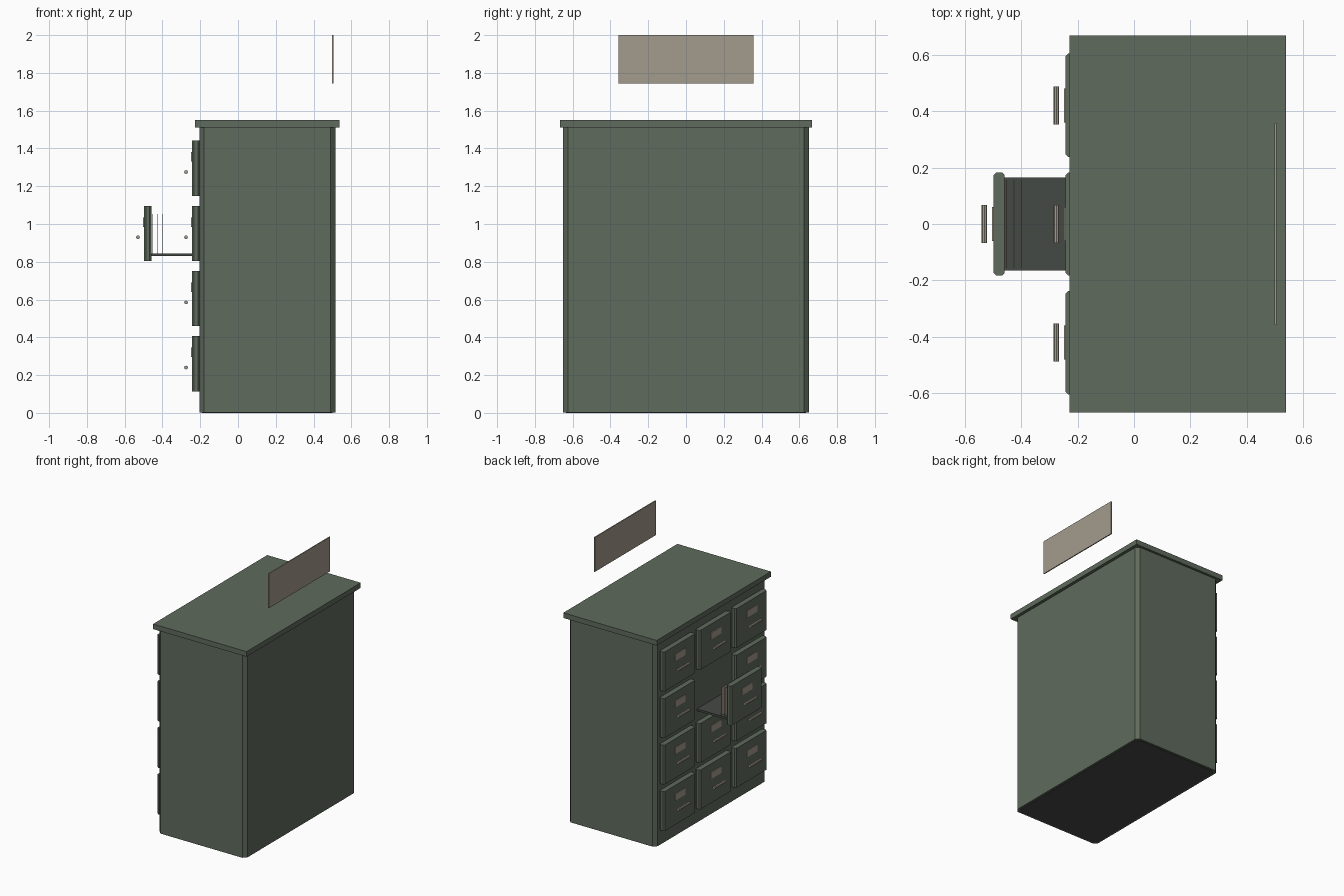
import bpy, bmesh, math

if "Cube" in bpy.data.objects:
    bpy.data.objects.remove(bpy.data.objects["Cube"])


def mat(name, rgb):
    m = bpy.data.materials.new(name)
    m.diffuse_color = (*rgb, 1)
    m.use_nodes = True
    m.node_tree.nodes["Principled BSDF"].inputs["Base Color"].default_value = m.diffuse_color
    return m


GREEN = mat("cabinet green", (0.115, 0.145, 0.108))
DARK = mat("dark grey", (0.06, 0.067, 0.06))
TAN = mat("aged tan", (0.37, 0.33, 0.265))


def finish(name, bm, material):
    bmesh.ops.recalc_face_normals(bm, faces=bm.faces)
    me = bpy.data.meshes.new(name)
    bm.to_mesh(me)
    bm.free()
    me.materials.append(material)
    ob = bpy.data.objects.new(name, me)
    bpy.context.collection.objects.link(ob)
    return ob


def box(name, x, y, z, material, cut=0.0):
    """Box from (min, max) ranges; cut chamfers the upright edges."""
    (x0, x1), (y0, y1), (z0, z1) = x, y, z
    if cut:
        c = cut
        outline = [(x0 + c, y0), (x1 - c, y0), (x1, y0 + c), (x1, y1 - c),
                   (x1 - c, y1), (x0 + c, y1), (x0, y1 - c), (x0, y0 + c)]
    else:
        outline = [(x0, y0), (x1, y0), (x1, y1), (x0, y1)]
    bm = bmesh.new()
    low = [bm.verts.new((a, b, z0)) for a, b in outline]
    high = [bm.verts.new((a, b, z1)) for a, b in outline]
    bm.faces.new(low)
    bm.faces.new(high)
    n = len(outline)
    for i in range(n):
        j = (i + 1) % n
        bm.faces.new((low[i], low[j], high[j], high[i]))
    return finish(name, bm, material)


def bar(name, x, y, z, length, radius):
    """Round bar lying along y."""
    bm = bmesh.new()
    bmesh.ops.create_cone(bm, cap_ends=True, segments=8, radius1=radius,
                          radius2=radius, depth=length)
    ob = finish(name, bm, TAN)
    ob.rotation_euler = (math.pi / 2, 0, 0)
    ob.location = (x, y, z)
    return ob


# Cabinet body, dark underside and top slab
box("cabinet_body", (-0.205, 0.515), (-0.65, 0.65), (0.003, 1.512), GREEN, 0.025)
box("underside", (-0.19, 0.50), (-0.635, 0.635), (0, 0.02), DARK, 0.025)
box("top_slab", (-0.228, 0.538), (-0.668, 0.668), (1.512, 1.55), GREEN)

# Grid of drawers, one pulled open
for row in range(4):
    zc = 0.26 + row * 0.345
    for col in (-1, 0, 1):
        yc = col * 0.42
        is_open = row == 2 and col == 0
        shift = -0.255 if is_open else 0.0
        tag = "open" if is_open else f"{row + 1}_{col + 2}"
        face = -0.243 + shift
        box(f"drawer_front_{tag}", (face, face + 0.04),
            (yc - 0.183, yc + 0.183), (zc - 0.146, zc + 0.146), GREEN, 0.01)
        box(f"label_plate_{tag}", (face - 0.005, face + 0.002),
            (yc - 0.06, yc + 0.06), (zc + 0.035, zc + 0.085), TAN)
        bar(f"handle_{tag}", -0.275 + shift, yc, zc - 0.02, 0.135, 0.01)

# Tray and index cards of the open drawer
box("drawer_tray", (-0.48, -0.2), (-0.165, 0.165), (0.83, 0.845), DARK)
for i in range(3):
    x = -0.451 + i * 0.026
    box(f"card_{i + 1}", (x - 0.002, x + 0.002), (-0.155, 0.155), (0.835, 1.052), TAN)

# Panel hanging above the cabinet
box("hanging_sign", (0.497, 0.505), (-0.358, 0.358), (1.745, 2.0), TAN)
